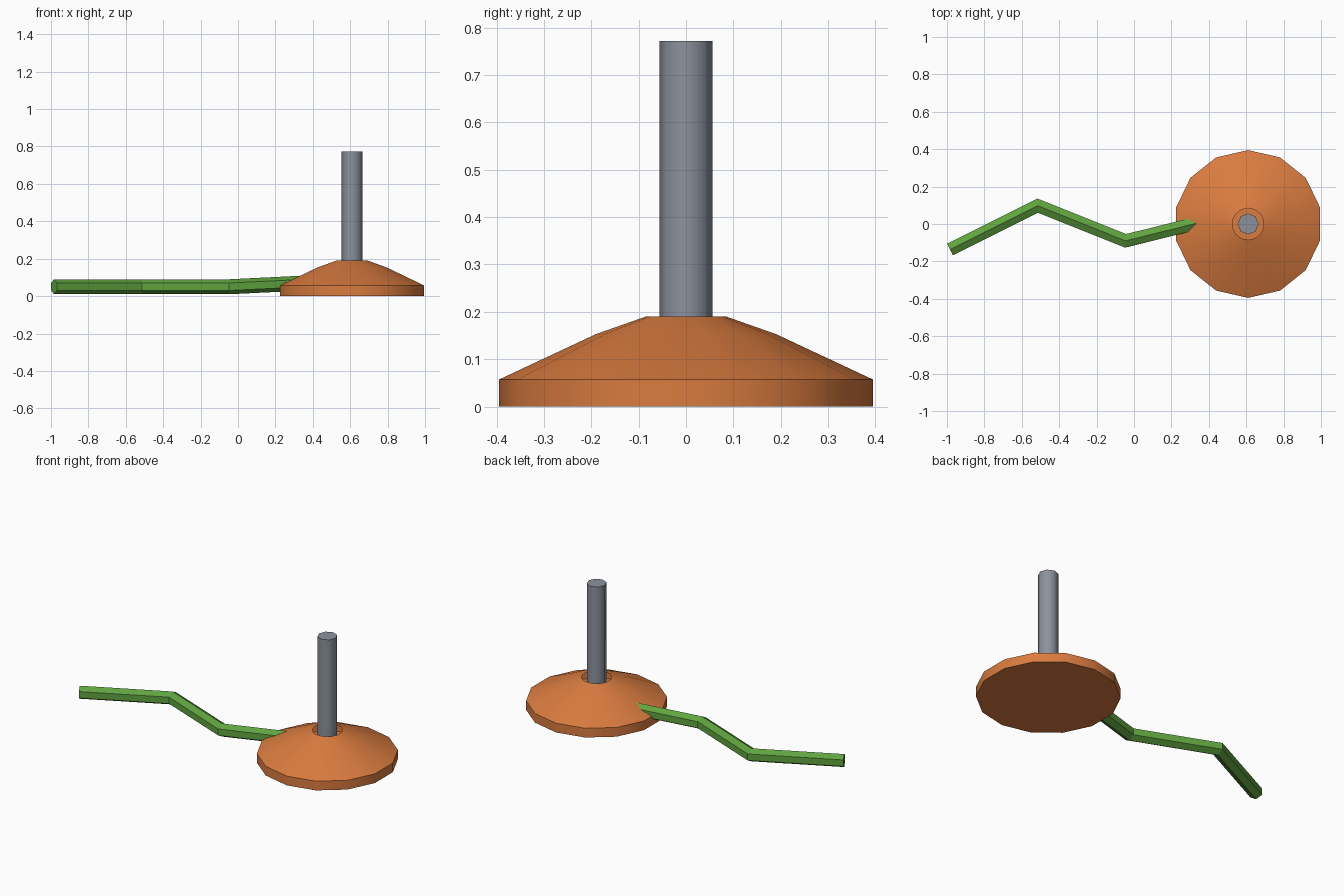
import bpy, bmesh, math
from mathutils import Vector

if "Cube" in bpy.data.objects:
    bpy.data.objects.remove(bpy.data.objects["Cube"])

CX = 0.61  # centre of the base and stem


def material(name, rgb):
    m = bpy.data.materials.new(name)
    m.diffuse_color = (*rgb, 1)
    m.use_nodes = True
    m.node_tree.nodes["Principled BSDF"].inputs["Base Color"].default_value = m.diffuse_color
    return m


def finish(name, bm, mat, smooth_angle=0):
    """Recalculate normals, smooth edges below the angle, make the object."""
    bmesh.ops.recalc_face_normals(bm, faces=bm.faces)
    for f in bm.faces:
        f.smooth = smooth_angle > 0
    for e in bm.edges:
        if len(e.link_faces) == 2:
            e.smooth = e.calc_face_angle(0) < math.radians(smooth_angle)
    me = bpy.data.meshes.new(name)
    bm.to_mesh(me)
    bm.free()
    me.materials.append(mat)
    ob = bpy.data.objects.new(name, me)
    bpy.context.collection.objects.link(ob)
    return ob


def bridge(bm, rings):
    """Join successive rings of vertices with quads."""
    for a, b in zip(rings, rings[1:]):
        n = len(a)
        for i in range(n):
            bm.faces.new((a[i], a[(i + 1) % n], b[(i + 1) % n], b[i]))


def lathe(name, profile, sides, start, mat, cap_top):
    bm = bmesh.new()
    rings = []
    for r, z in profile:
        angles = [start + math.tau * i / sides for i in range(sides)]
        rings.append([bm.verts.new((CX + r * math.cos(a), r * math.sin(a), z)) for a in angles])
    bridge(bm, rings)
    bm.faces.new(rings[0])
    if cap_top:
        bm.faces.new(rings[-1])
    return finish(name, bm, mat, 50)


def tube(name, path, radius, sides, mat):
    """Sweep a polygon with one corner upward along a path, mitred at the bends."""
    pts = [Vector(p) for p in path]
    bm = bmesh.new()
    rings = []
    for i, p in enumerate(pts):
        d_in = (p - pts[i - 1]).normalized() if i else (pts[1] - p).normalized()
        d_out = (pts[i + 1] - p).normalized() if i < len(pts) - 1 else d_in
        t = (d_in + d_out).normalized()
        side = Vector((-t.y, t.x, 0)).normalized()
        up = t.cross(side)
        widen = 1 / t.dot(d_in)
        rings.append([bm.verts.new(p + radius * (math.sin(a) * widen * side + math.cos(a) * up))
                      for a in (math.tau * k / sides for k in range(sides))])
    bridge(bm, rings)
    bm.faces.new(rings[0])
    bm.faces.new(rings[-1])
    return finish(name, bm, mat)


orange = material("orange", (0.70, 0.20, 0.05))
grey = material("grey", (0.26, 0.285, 0.335))
green = material("green", (0.117, 0.37, 0.05))

# domed base, open around the stem
lathe("base", [(0.395, 0), (0.395, 0.057), (0.19, 0.153), (0.085, 0.19)],
      14, math.pi / 2, orange, False)

# upright stem
lathe("stem", [(0.056, 0.01), (0.056, 0.772)], 8, 0, grey, True)

# zigzag cable running into the base
tube("cable", [(-0.984, -0.137, 0.05), (-0.515, 0.098, 0.05),
               (-0.045, -0.09, 0.05), (0.42, 0.025, 0.073)], 0.04, 6, green)
